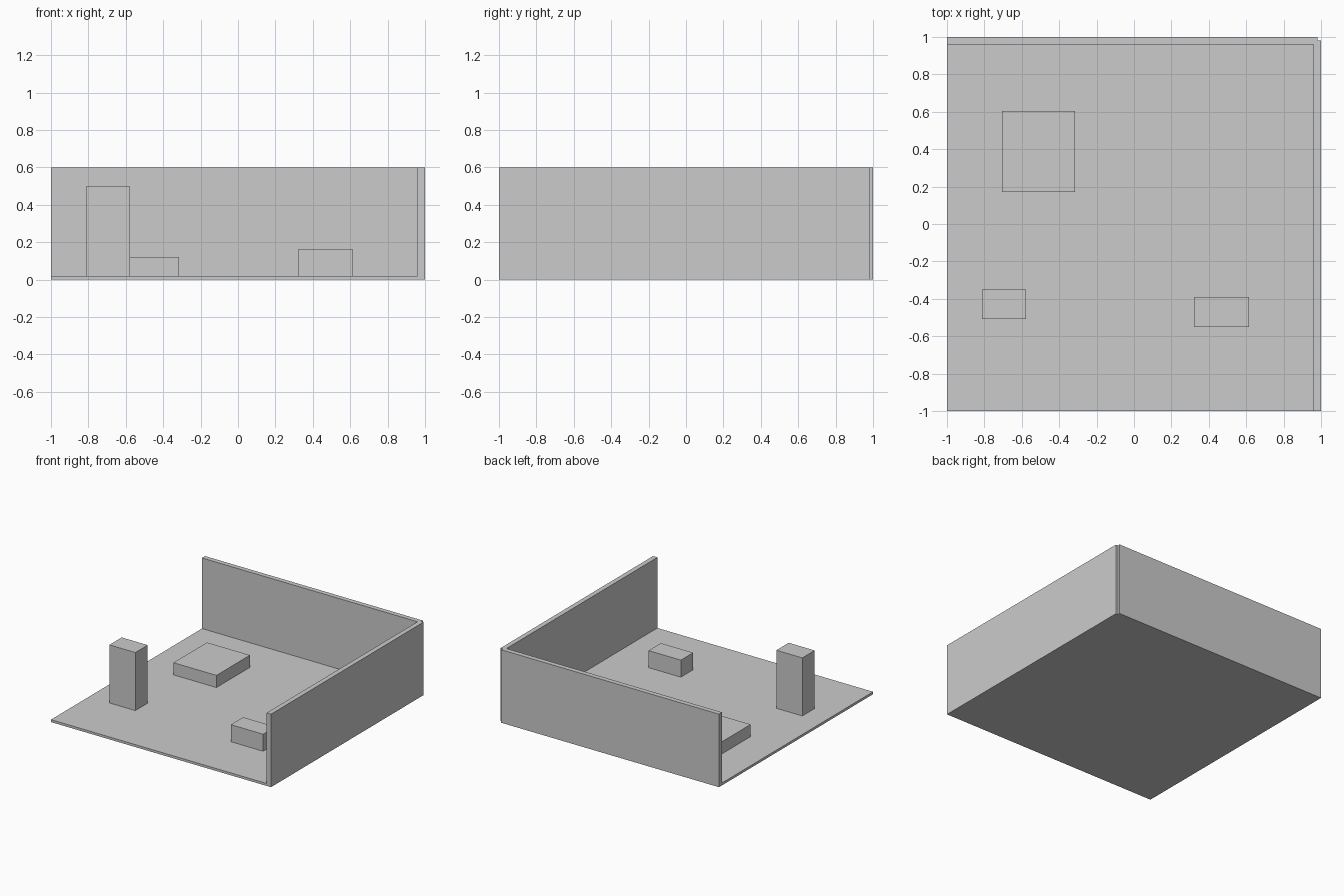
import bpy, bmesh

if "Cube" in bpy.data.objects:
    bpy.data.objects.remove(bpy.data.objects["Cube"])


def prism(name, outline, z0, z1):
    """Extrude a counter-clockwise xy outline from z0 to z1."""
    bm = bmesh.new()
    base = bm.faces.new([bm.verts.new((x, y, z0)) for x, y in outline])
    top = bmesh.ops.extrude_face_region(bm, geom=[base], use_keep_orig=True)["geom"]
    bmesh.ops.translate(bm, vec=(0, 0, z1 - z0),
                        verts=[v for v in top if isinstance(v, bmesh.types.BMVert)])
    bmesh.ops.recalc_face_normals(bm, faces=bm.faces)
    mesh = bpy.data.meshes.new(name)
    bm.to_mesh(mesh)
    bm.free()
    obj = bpy.data.objects.new(name, mesh)
    bpy.context.collection.objects.link(obj)
    return obj


def box(name, x0, x1, y0, y1, z0, z1):
    return prism(name, [(x0, y0), (x1, y0), (x1, y1), (x0, y1)], z0, z1)


FLOOR, WALL, INNER, MID = 0.02, 0.6, 0.96, 0.98

# Floor slab, meeting the inner faces of the walls
box("floor", -1, INNER, -1, INNER, 0, FLOOR)

# Back and right walls as one L profile, with a small notch at the outer corner
prism("walls", [(INNER, -1), (1, -1), (1, MID), (MID, MID), (MID, 1),
                (-1, 1), (-1, INNER), (INNER, INNER)], 0, WALL)

# Furniture blocks standing on the floor
box("tall_cabinet", -0.813, -0.577, -0.509, -0.349, FLOOR, 0.497)
box("low_bed", -0.706, -0.315, 0.17, 0.605, FLOOR, 0.12)
box("small_bench", 0.32, 0.614, -0.55, -0.39, FLOOR, 0.16)
